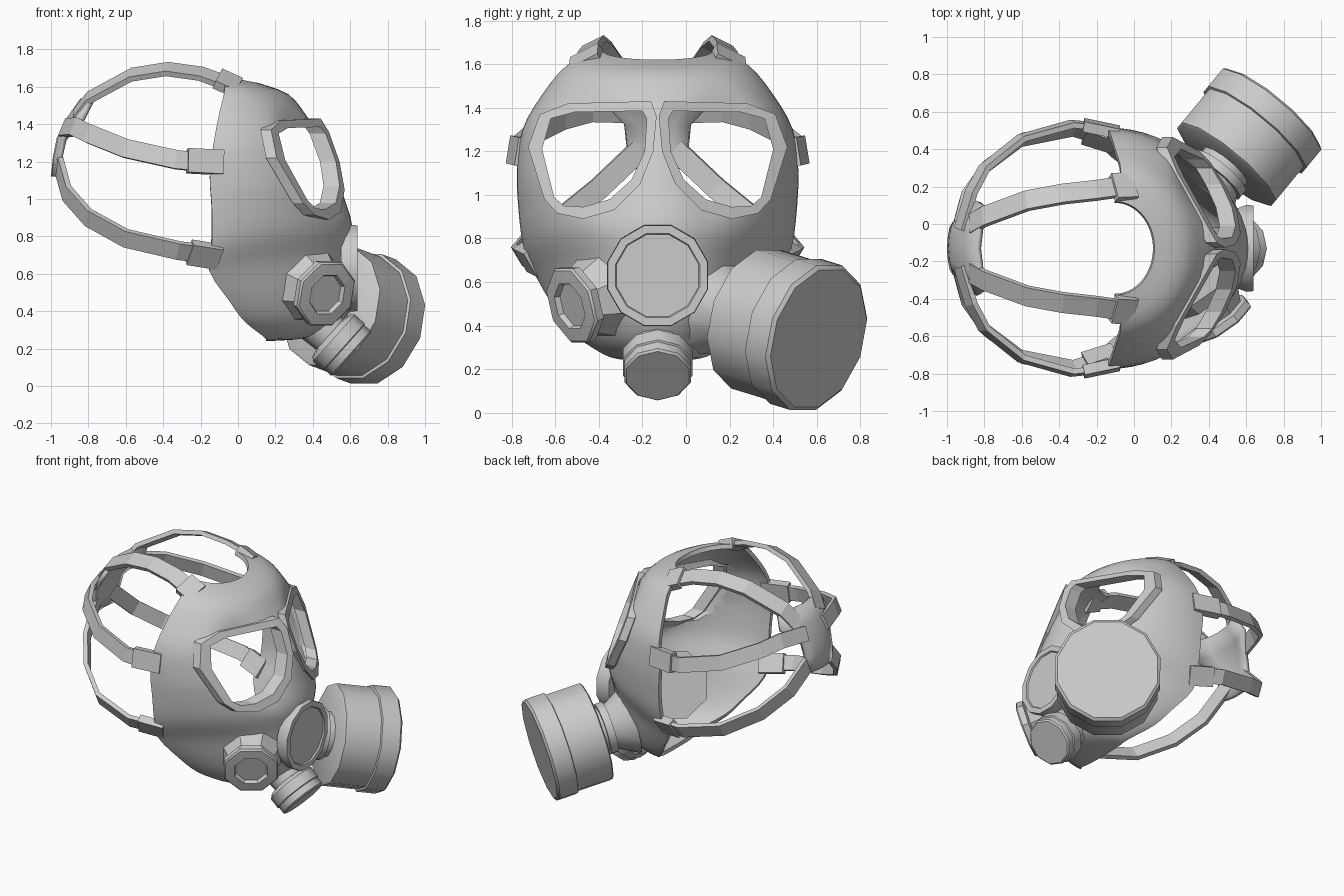
import bpy, bmesh, math
from mathutils import Vector

if "Cube" in bpy.data.objects:
    bpy.data.objects.remove(bpy.data.objects["Cube"])

CY = -0.13                                  # mirror plane of the mask
HEAD = Vector((-0.3, CY, 1.1))              # middle of the head
EYE_N = Vector((1, 0.57, 0.41)).normalized()


def eye_x(h, z):                            # slanted plane of the eyepieces
    return 1.03 - 0.57 * h - 0.41 * z


def make(name, verts, faces, smooth=True):
    me = bpy.data.meshes.new(name)
    me.from_pydata([tuple(v) for v in verts], [], faces)
    bm = bmesh.new()
    bm.from_mesh(me)
    bmesh.ops.recalc_face_normals(bm, faces=bm.faces)
    bm.to_mesh(me)
    bm.free()
    ob = bpy.data.objects.new(name, me)
    bpy.context.collection.objects.link(ob)
    if smooth:
        shade(ob)
    return ob


def shade(ob):
    bpy.ops.object.select_all(action='DESELECT')
    ob.select_set(True)
    bpy.context.view_layer.objects.active = ob
    bpy.ops.object.shade_smooth_by_angle(angle=math.radians(38))


def bridge(rings, n, caps=True, loop=False):
    faces = []
    for r in range(rings if loop else rings - 1):
        a, b = r * n, (r + 1) % rings * n
        faces += [(a + i, a + (i + 1) % n, b + (i + 1) % n, b + i) for i in range(n)]
    if caps:
        faces += [tuple(range(n)), tuple(range((rings - 1) * n, rings * n))]
    return faces


def lathe(name, centre, axis, profile, n):
    """Turned part: profile is (distance along axis, radius)."""
    q = Vector(axis).to_track_quat('Z', 'Y')
    verts = []
    for d, r in profile:
        for i in range(n):
            a = 2 * math.pi * (i + 0.5) / n
            verts.append(Vector(centre) + q @ Vector((r * math.cos(a), r * math.sin(a), d)))
    return make(name, verts, bridge(len(profile), n))


def ribbon(name, pts, width, thick, s):
    """Flat band wrapped round the head; pts are (x, distance from mirror plane, z)."""
    p = [Vector((x, CY + s * h, z)) for x, h, z in pts]
    verts = []
    for i, c in enumerate(p):
        t = (p[min(i + 1, len(p) - 1)] - p[max(i - 1, 0)]).normalized()
        out = c - HEAD
        out = (out - t * out.dot(t)).normalized()
        side = t.cross(out) * width / 2
        o = out * thick / 2
        verts += [c + side + o, c - side + o, c - side - o, c + side - o]
    return make(name, verts, bridge(len(p), 4), smooth=False)


# Face piece: rows of front x, front z, rear x, rear half width, rear z
ROWS = [(.11, 1.62, -.10, .25, 1.66), (.27, 1.56, -.07, .41, 1.60),
        (.37, 1.44, -.10, .53, 1.46), (.46, 1.30, -.13, .62, 1.30),
        (.52, 1.15, -.15, .645, 1.12), (.57, 1.00, -.14, .64, .95),
        (.61, .86, -.14, .615, .76), (.60, .70, -.15, .55, .61),
        (.58, .50, -.05, .46, .46), (.51, .34, .03, .37, .35),
        (.38, .26, .13, .25, .27), (.15, .24, .15, .19, .25)]
rows = [Vector(r) for r in ROWS]
fine = []
for i in range(len(rows) - 1):
    a, b, c, d = (rows[max(0, min(len(rows) - 1, i + k))] for k in (-1, 0, 1, 2))
    for u in (0, 1 / 3, 2 / 3):
        fine.append(0.5 * (2 * b + (c - a) * u + (2 * a - 5 * b + 4 * c - d) * u * u
                           + (3 * b - a - 3 * c + d) * u ** 3))
fine.append(rows[-1])
COLS = 33
verts = []
for xf, zf, xr, w, zr in fine:
    pinch = 1 + 0.35 * max(0, min(1, (1.1 - zf) / 0.4))     # narrower below the eyes
    for j in range(COLS):
        t = math.pi * (j / (COLS - 1) - 0.5)
        h, c = w * math.sin(t), max(0, math.cos(t))
        z = zr + (zf - zr) * c
        verts.append((min(xr + (xf - xr) * c ** pinch, eye_x(abs(h), z)), CY + h, z))
faces = [(r * COLS + j, r * COLS + j + 1, (r + 1) * COLS + j + 1, (r + 1) * COLS + j)
         for r in range(len(fine) - 1) for j in range(COLS - 1)]
shell = make("face_piece", verts, faces, smooth=False)
if sum((p.normal.x * p.area for p in shell.data.polygons)) < 0:
    shell.data.flip_normals()
sol = shell.modifiers.new("thickness", 'SOLIDIFY')
sol.thickness = 0.03
sol.offset = -1

# Eyepieces: outer and inner outline as (distance from mirror plane, z)
OUTER = [(.03, 1.43), (.41, 1.42), (.54, 1.37), (.595, 1.22), (.52, .98), (.46, .915),
         (.34, .89), (.20, .93), (.08, 1.05), (.02, 1.20), (.005, 1.36)]
INNER = [(.07, 1.385), (.38, 1.38), (.49, 1.35), (.53, 1.21), (.475, .99), (.43, .95),
         (.34, .945), (.22, .98), (.12, 1.07), (.06, 1.20), (.05, 1.35)]
N = len(OUTER)


def eye_ring(outline, off, s):
    res = []
    for h, z in outline:
        p = Vector((eye_x(h, z), h, z)) + EYE_N * off
        res.append(Vector((p.x, CY + s * h, z)))
    return res


cutters = []
for s, side in ((1, "left"), (-1, "right")):
    mid = [((a * .4 + c * .6), (b * .4 + d * .6)) for (a, b), (c, d) in zip(OUTER, INNER)]
    cut = make("eye_cutter_" + side, eye_ring(mid, -.2, s) + eye_ring(mid, .2, s),
               bridge(2, N), smooth=False)
    cut.hide_render = True
    cutters.append(cut)
    m = shell.modifiers.new("eye_" + side, 'BOOLEAN')
    m.operation = 'DIFFERENCE'
    m.solver = 'EXACT'
    m.object = cut
    ring = (eye_ring(OUTER, -.05, s) + eye_ring(OUTER, .02, s)
            + eye_ring(INNER, .025, s) + eye_ring(INNER, -.08, s))
    make("eye_frame_" + side, ring, bridge(4, N, caps=False, loop=True), smooth=False)

bpy.ops.object.select_all(action='DESELECT')
shell.select_set(True)
bpy.context.view_layer.objects.active = shell
for m in list(shell.modifiers):
    bpy.ops.object.modifier_apply(modifier=m.name)
for c in cutters:
    bpy.data.objects.remove(c)
shade(shell)

# Straps and their mounting tabs on both sides
TOP = [(-.06, .33, 1.62), (-.2, .31, 1.67), (-.38, .29, 1.695), (-.57, .255, 1.665),
       (-.80, .17, 1.54), (-.87, .13, 1.45)]
MID = [(-.14, .645, 1.19), (-.33, .665, 1.21), (-.6, .59, 1.27), (-.80, .43, 1.35),
       (-.87, .30, 1.385), (-.93, .10, 1.38)]
LOW = [(-.14, .58, .70), (-.32, .635, .725), (-.6, .58, .79), (-.80, .43, .90),
       (-.915, .27, 1.03), (-.965, .08, 1.21)]
for s, side in ((1, "left"), (-1, "right")):
    for nm, path, w in (("top", TOP, .11), ("middle", MID, .10), ("lower", LOW, .10)):
        ribbon(nm + "_strap_" + side, path, w, .03, s)
    ribbon("top_tab_" + side, [(.0, .33, 1.595), (-.11, .325, 1.645)], .15, .05, s)
    ribbon("middle_tab_" + side, [(-.08, .62, 1.195), (-.27, .66, 1.205)], .13, .055, s)
    ribbon("lower_tab_" + side, [(-.10, .56, .69), (-.26, .61, .715)], .13, .055, s)

# Pad at the back of the head: rows of x, z, half width
PAD = [(-.83, 1.53, .21), (-.90, 1.43, .25), (-.955, 1.32, .15), (-.975, 1.22, .14),
       (-.985, 1.12, .11)]
pv = [(x + 1.1 * (w * k) ** 2, CY + w * k, z) for x, z, w in PAD for k in (-1, -.5, 0, .5, 1)]
pf = [(r * 5 + j, r * 5 + j + 1, r * 5 + j + 6, r * 5 + j + 5) for r in range(4) for j in range(4)]
pad = make("head_pad", pv, pf)
sol = pad.modifiers.new("thickness", 'SOLIDIFY')
sol.thickness = 0.03
sol.offset = 0

# Round voice plate on the front
lathe("front_plate", (.64, CY, .63), (1, 0, 0),
      [(-.09, .22), (-.04, .24), (0, .237), (0, .20), (-.01, .195)], 12)

# Outlet valve below the chin
lathe("outlet_valve", (.61, CY, .17), (.745, 0, -.666),
      [(-.30, .12), (-.16, .11), (-.15, .15), (-.13, .168), (-.06, .168),
       (-.055, .16), (-.01, .16), (0, .15)], 10)

# Side port with recessed cap
lathe("side_port", (.475, -.53, .49), (.55, -.79, -.27),
      [(-.24, .24), (-.06, .155), (-.05, .185), (-.01, .19), (0, .18),
       (.005, .115), (-.02, .105)], 8)

# Filter canister and its neck
AX = Vector((.62, .75, -.23)).normalized()
NEAR = Vector((.495, .32, .43))
lathe("filter_neck", NEAR, AX,
      [(-.24, .23), (-.10, .15), (-.10, .175), (-.05, .175), (-.05, .15), (.02, .15)], 12)
lathe("filter_canister", NEAR, AX,
      [(-.01, .32), (0, .338), (.24, .338), (.245, .353), (.37, .353), (.385, .335)], 12)
